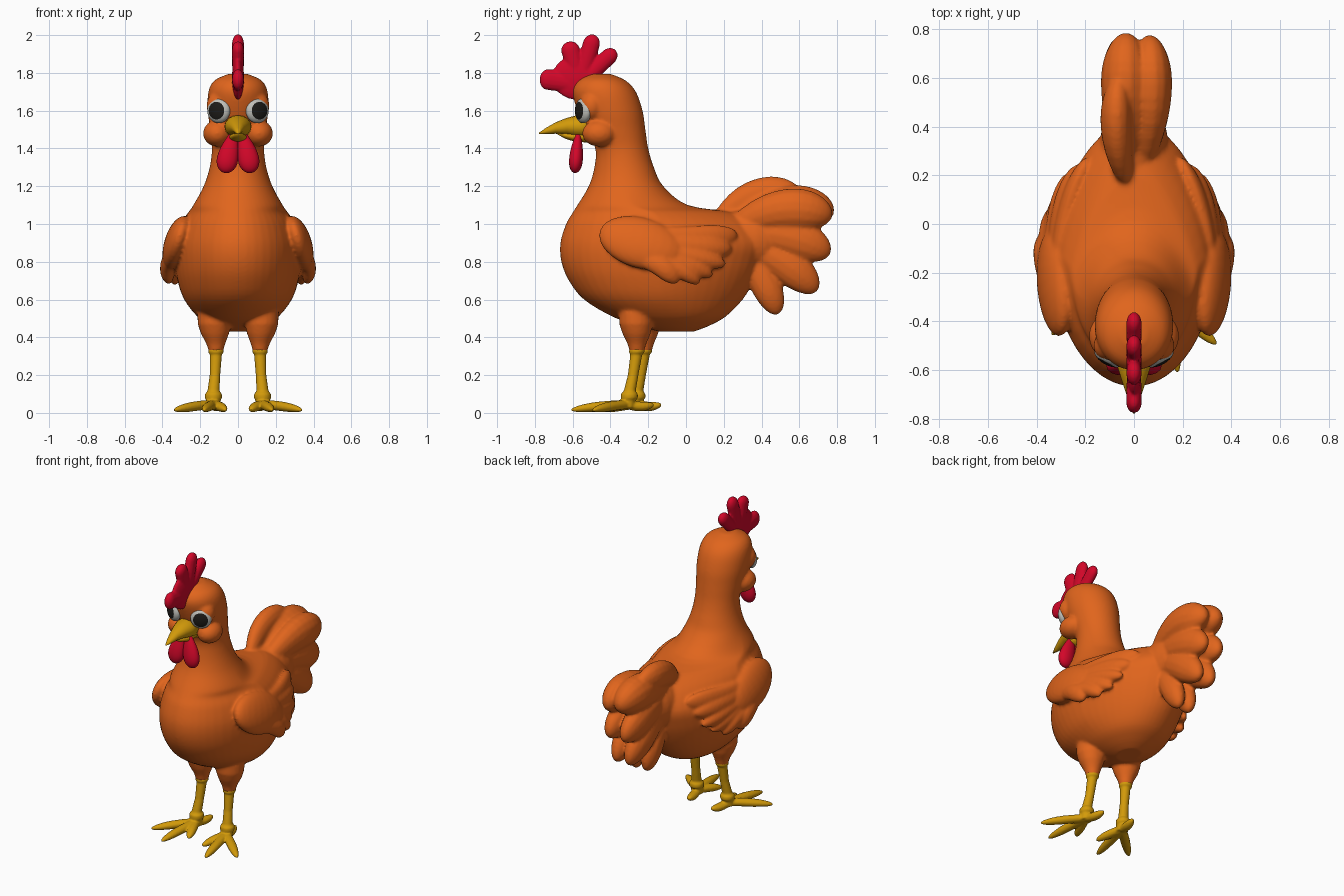
import bpy, bmesh, math
from math import sin, cos, pi, sqrt
from mathutils import Vector, Matrix

cube = bpy.data.objects.get("Cube")
if cube:
    bpy.data.objects.remove(cube, do_unlink=True)


def material(name, rgb):
    m = bpy.data.materials.new(name)
    m.use_nodes = True
    m.diffuse_color = (*rgb, 1)
    bsdf = next(n for n in m.node_tree.nodes if n.type == 'BSDF_PRINCIPLED')
    bsdf.inputs["Base Color"].default_value = (*rgb, 1)
    bsdf.inputs["Roughness"].default_value = 0.7
    return m


ORANGE = material("orange plumage", (0.75, 0.13, 0.012))
RED = material("red skin", (0.65, 0.002, 0.022))
YELLOW = material("yellow horn", (0.65, 0.325, 0.003))
GREY = material("eye white", (0.52, 0.52, 0.48))
BLACK = material("pupil black", (0.012, 0.011, 0.009))


def finish(name, bm, *mats):
    bmesh.ops.recalc_face_normals(bm, faces=bm.faces)
    me = bpy.data.meshes.new(name)
    for f in bm.faces:
        f.smooth = True
    bm.to_mesh(me)
    bm.free()
    for m in mats:
        me.materials.append(m)
    ob = bpy.data.objects.new(name, me)
    bpy.context.scene.collection.objects.link(ob)
    return ob


def blend(ob, voxel, iterations):
    """Fuse overlapping volumes into one soft skin."""
    mod = ob.modifiers.new("blend", 'REMESH')
    mod.mode = 'VOXEL'
    mod.voxel_size = voxel
    mod.use_smooth_shade = True
    mod = ob.modifiers.new("soften", 'SMOOTH')
    mod.iterations = iterations


def skin(bm, rings):
    """Bridge equal rings of points and close both ends."""
    rows = [[bm.verts.new(p) for p in r] for r in rings]
    n = len(rows[0])
    for a, b in zip(rows, rows[1:]):
        for i in range(n):
            j = (i + 1) % n
            bm.faces.new((a[i], a[j], b[j], b[i]))
    bm.faces.new(rows[0])
    bm.faces.new(rows[-1])


def smooth_rows(rows, steps=4):
    """Curve smoothly through rows of numbers."""
    v = [Vector(r) for r in rows]
    v = [v[0]] + v + [v[-1]]
    out = []
    for a, b, c, d in zip(v, v[1:], v[2:], v[3:]):
        for k in range(steps):
            t = k / steps
            out.append(b + (c - a) * t / 2 + (a * 2 - b * 5 + c * 4 - d) * t * t / 2
                       + (b * 3 - a - c * 3 + d) * t ** 3 / 2)
    return out + [v[-1]]


def petal(bm, start, mid, end, wide, thick, root=0.4, side=(1, 0, 0), round_from=0.65, n=14):
    """Rounded lobe along a curve; 'thick' is measured along the side vector."""
    p0, p1, p2 = Vector(start), Vector(mid), Vector(end)
    ctrl = p1 * 2 - (p0 + p2) / 2
    rings = []
    for k in range(17):
        u = sin(k / 16 * pi / 2)
        p = p0 * (1 - u) ** 2 + ctrl * 2 * u * (1 - u) + p2 * u * u
        t = ((ctrl - p0) * (1 - u) + (p2 - ctrl) * u).normalized()
        s = Vector(side)
        s = (s - t * s.dot(t)).normalized()
        v = t.cross(s)
        r = root + (1 - root) * sin(min(u / round_from, 1) * pi / 2)
        r *= sqrt(max(0.0004, 1 - max(0, (u - round_from) / (1 - round_from)) ** 2))
        rings.append([p + s * thick * r * cos(2 * pi * i / n) + v * wide * r * sin(2 * pi * i / n)
                      for i in range(n)])
    skin(bm, rings)


def taper(bm, rows, n=16):
    """Tapered form; rows are (y, z, half width, half height) along y."""
    skin(bm, [[(a * cos(2 * pi * i / n), y, z + b * sin(2 * pi * i / n)) for i in range(n)]
              for y, z, a, b in rows])


def ball(bm, centre, radii, rot=Matrix(), seg=24):
    m = Matrix.Translation(centre) @ rot @ Matrix.Diagonal((*radii, 1))
    bmesh.ops.create_uvsphere(bm, u_segments=seg, v_segments=seg * 2 // 3, radius=1, matrix=m)


def column(bm, rows, n=20):
    """Upright form; rows are (x, y, z, radius)."""
    skin(bm, [[(x + r * cos(2 * pi * i / n), y + r * sin(2 * pi * i / n), z) for i in range(n)]
              for x, y, z, r in rows])


# Body, neck and head: level slices of (z, front y, back y, half width, rear narrowing)
SLICES = [(0.43, -0.14, 0.04, 0.07, 0), (0.46, -0.25, 0.12, 0.14, 0), (0.51, -0.39, 0.21, 0.215, 0),
          (0.6, -0.54, 0.30, 0.285, 0.1), (0.7, -0.62, 0.36, 0.32, 0.1), (0.8, -0.66, 0.40, 0.335, 0.1),
          (0.9, -0.665, 0.42, 0.335, 0.15), (1.0, -0.635, 0.36, 0.305, 0.3), (1.06, -0.60, 0.25, 0.265, 0.4),
          (1.1, -0.575, 0.01, 0.237, 0.2), (1.2, -0.515, -0.12, 0.182, 0), (1.3, -0.485, -0.17, 0.15, 0),
          (1.4, -0.48, -0.2, 0.138, 0), (1.5, -0.53, -0.215, 0.148, 0), (1.6, -0.575, -0.23, 0.16, 0),
          (1.7, -0.6, -0.265, 0.157, 0), (1.76, -0.57, -0.32, 0.125, 0), (1.795, -0.5, -0.4, 0.05, 0)]
bm = bmesh.new()
rings = []
for z, y0, y1, w, k in smooth_rows(SLICES):
    ring = []
    for i in range(48):
        a = 2 * pi * i / 48
        ring.append((w * cos(a) * (1 - k * max(0, sin(a))), (y0 + y1) / 2 + (y1 - y0) / 2 * sin(a), z))
    rings.append(ring)
skin(bm, rings)
ball(bm, (0, 0.32, 0.91), (0.14, 0.22, 0.165))

# Tail: broad upper plumes, then a closed fan of lower plumes
petal(bm, (-0.02, 0.16, 1.0), (-0.07, 0.36, 1.14), (-0.06, 0.61, 1.15), 0.095, 0.065)
petal(bm, (-0.01, 0.22, 0.95), (-0.035, 0.5, 1.08), (-0.03, 0.78, 1.05), 0.12, 0.1)
petal(bm, (0.03, 0.22, 0.95), (0.07, 0.5, 1.07), (0.06, 0.77, 1.03), 0.115, 0.085)
for s in (-1, 1):
    petal(bm, (0.02 * s, 0.22, 0.93), (0.055 * s, 0.5, 0.94), (0.055 * s, 0.76, 0.835), 0.11, 0.075, 0.6)
    petal(bm, (0.02 * s, 0.24, 0.9), (0.05 * s, 0.48, 0.82), (0.045 * s, 0.69, 0.64), 0.1, 0.07, 0.6)
    petal(bm, (0.02 * s, 0.26, 0.88), (0.045 * s, 0.39, 0.73), (0.04 * s, 0.485, 0.52), 0.08, 0.06, 0.7)

# Cheeks, eye sockets, thighs and wings; wing tips are (x, y, z, half width)
TIPS = [(0.19, 0.27, 0.95, 0.07), (0.235, 0.24, 0.87, 0.06), (0.265, 0.21, 0.785, 0.048),
        (0.29, 0.14, 0.725, 0.046), (0.325, 0.07, 0.685, 0.046), (0.36, -0.05, 0.685, 0.055)]
for s in (-1, 1):
    ball(bm, (0.11 * s, -0.46, 1.48), (0.075, 0.09, 0.07))
    ball(bm, (0.095 * s, -0.5, 1.625), (0.072, 0.064, 0.08))
    dy = -0.02 * s
    column(bm, [(0.12 * s, -0.24 + dy, 0.62, 0.08), (0.125 * s, -0.245 + dy, 0.53, 0.09),
                (0.125 * s, -0.245 + dy, 0.47, 0.089), (0.122 * s, -0.242 + dy, 0.42, 0.075),
                (0.118 * s, -0.24 + dy, 0.37, 0.052), (0.117 * s, -0.24 + dy, 0.345, 0.044),
                (0.117 * s, -0.24 + dy, 0.32, 0.038)])
    tilt = Matrix.Rotation(-0.3 * s, 4, 'Y') @ Matrix.Rotation(-0.3, 4, 'X')
    ball(bm, (0.32 * s, -0.24, 0.9), (0.07, 0.228, 0.138), tilt)
    for i, (x, y, z, w) in enumerate(TIPS):
        mid = ((x * 0.5 + 0.193) * s, y * 0.5 - 0.13, z * 0.5 + 0.445)
        petal(bm, (0.325 * s, -0.34, 0.94 - 0.02 * i), mid, (x * s, y, z), w, 0.038, 0.7)
blend(finish("body", bm, ORANGE), 0.01, 5)

# Comb: broad web with four fat lobes
bm = bmesh.new()
ball(bm, (0, -0.575, 1.775), (0.032, 0.135, 0.118))
for y, z, w in ((-0.775, 1.77, 0.056), (-0.625, 1.965, 0.05), (-0.487, 2.003, 0.046), (-0.372, 1.92, 0.044)):
    petal(bm, (0, -0.56, 1.73), (0, (y - 0.56) / 2, (z + 1.74) / 2), (0, y, z), w, 0.032, 0.8, round_from=0.8)
blend(finish("comb", bm, RED), 0.007, 3)

# Wattles
for s, label in ((-1, "right"), (1, "left")):
    bm = bmesh.new()
    petal(bm, (0.022 * s, -0.57, 1.48), (0.05 * s, -0.58, 1.37), (0.068 * s, -0.588, 1.27),
          0.037, 0.056, 0.35, round_from=0.65)
    finish(label + "_wattle", bm, RED)

# Beak
bm = bmesh.new()
taper(bm, [(-0.5, 1.515, 0.072, 0.064), (-0.58, 1.517, 0.07, 0.058), (-0.63, 1.517, 0.054, 0.045),
           (-0.69, 1.508, 0.034, 0.03), (-0.74, 1.493, 0.019, 0.017), (-0.777, 1.48, 0.004, 0.004)])
finish("upper_beak", bm, YELLOW)
bm = bmesh.new()
taper(bm, [(-0.5, 1.458, 0.052, 0.028), (-0.59, 1.46, 0.046, 0.024), (-0.64, 1.468, 0.03, 0.016),
           (-0.68, 1.478, 0.006, 0.004)])
finish("lower_beak", bm, YELLOW)

# Eyes: shallow lenses; the faces near the gaze axis are the pupil
for s, label in ((-1, "right"), (1, "left")):
    gaze = Vector((0.47 * s, -0.88, 0)).normalized()
    centre = Vector((0.102 * s, -0.544, 1.6))
    bm = bmesh.new()
    ball(bm, centre, (0.066, 0.066, 0.036), gaze.to_track_quat('Z', 'Y').to_matrix().to_4x4(), 36)
    for f in bm.faces:
        d = f.calc_center_median() - centre
        if d.dot(gaze) > 0 and d.cross(gaze).length < 0.046:
            f.material_index = 1
    finish(label + "_eye", bm, GREY, BLACK)

# Lower legs: shank with cuffs, and four toes
for s, label in ((-1, "right"), (1, "left")):
    dy = -0.02 * s
    bm = bmesh.new()
    column(bm, [(0.117 * s, -0.24 + dy, 0.345, 0.032), (0.117 * s, -0.24 + dy, 0.335, 0.041),
                (0.117 * s, -0.241 + dy, 0.32, 0.041), (0.117 * s, -0.243 + dy, 0.31, 0.032),
                (0.122 * s, -0.26 + dy, 0.2, 0.028), (0.13 * s, -0.278 + dy, 0.115, 0.032),
                (0.13 * s, -0.28 + dy, 0.1, 0.045), (0.13 * s, -0.28 + dy, 0.08, 0.046),
                (0.13 * s, -0.285 + dy, 0.065, 0.038), (0.13 * s, -0.29 + dy, 0.025, 0.038)])
    for x, y, z in ((0.34, -0.475, 0.014), (0.18, -0.59, 0.015), (0.065, -0.46, 0.015), (0.1, -0.15, 0.045)):
        mid = ((x + 0.13) / 2 * s, (y - 0.29) / 2 + dy, 0.034)
        petal(bm, (0.13 * s, -0.29 + dy, 0.045), mid, (x * s, y + dy, z), 0.03, 0.026, 0.95,
              side=(0, 0, 1), round_from=0.45, n=10)
    blend(finish(label + "_foot", bm, YELLOW), 0.006, 2)
